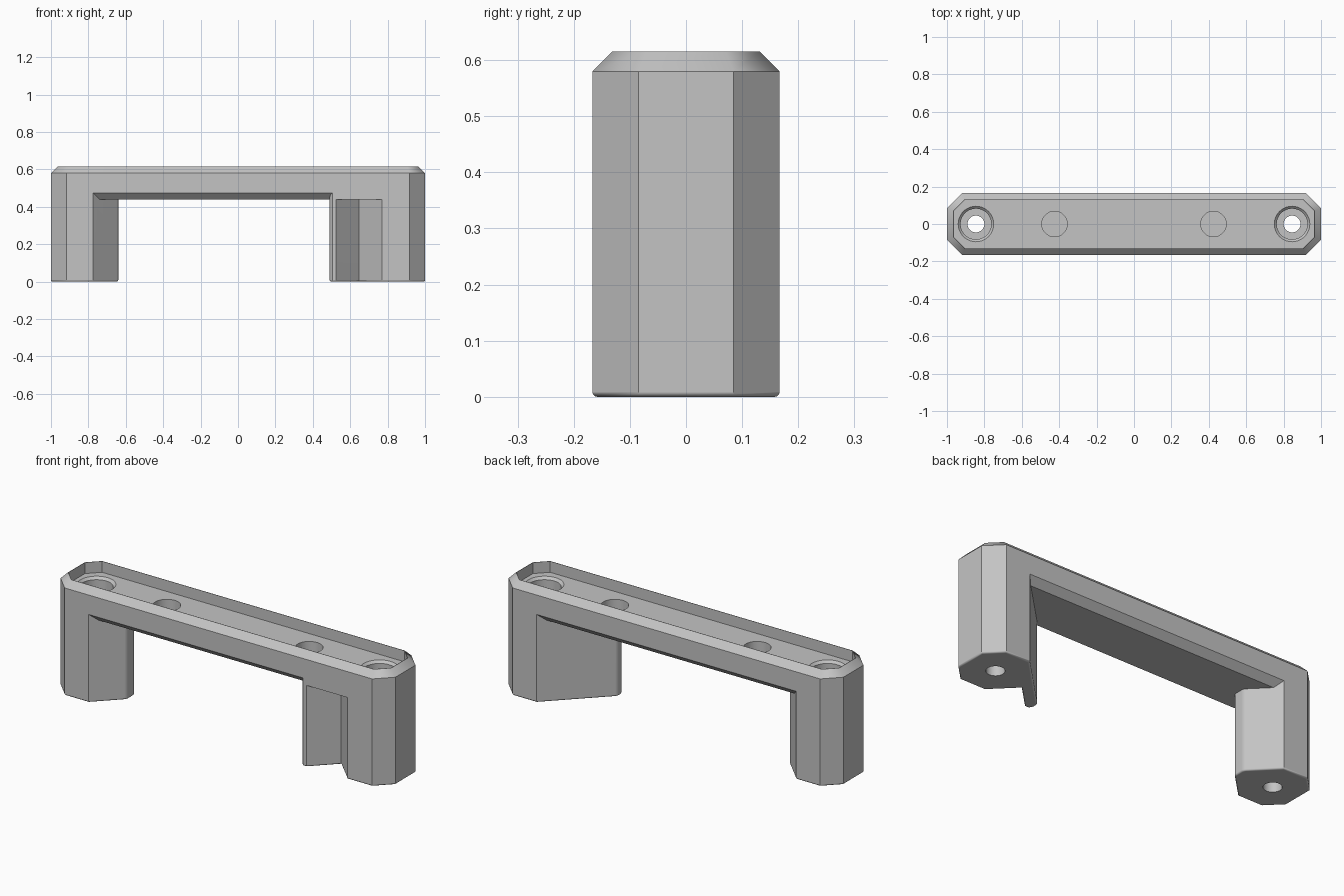
import bpy, bmesh, math

if "Cube" in bpy.data.objects:
    bpy.data.objects.remove(bpy.data.objects["Cube"], do_unlink=True)

HALF_X, HALF_Y, CUT = 1.0, 0.167, 0.082
RIM_Z, TOP_Z, FLOOR_Z, UNDER_Z = 0.58, 0.615, 0.555, 0.44
RIM = TOP_Z - RIM_Z

grey = bpy.data.materials.new("matte_grey")
grey.use_nodes = True
colour = (0.55, 0.55, 0.55, 1)
grey.diffuse_color = colour
grey.node_tree.nodes["Principled BSDF"].inputs["Base Color"].default_value = colour


def loft(name, rings):
    """Closed solid through rings of 3D points."""
    bm = bmesh.new()
    loops = [[bm.verts.new(p) for p in ring] for ring in rings]
    n = len(loops[0])
    for a, b in zip(loops, loops[1:]):
        for i in range(n):
            j = (i + 1) % n
            bm.faces.new((a[i], a[j], b[j], b[i]))
    bm.faces.new(loops[0][::-1])
    bm.faces.new(loops[-1])
    bmesh.ops.recalc_face_normals(bm, faces=bm.faces)
    mesh = bpy.data.meshes.new(name)
    bm.to_mesh(mesh)
    bm.free()
    ob = bpy.data.objects.new(name, mesh)
    bpy.context.collection.objects.link(ob)
    mesh.materials.append(grey)
    return ob


def prism(name, outline, z0, z1):
    return loft(name, [[(x, y, z) for x, y in outline] for z in (z0, z1)])


def lathe(name, x0, profile, n=48):
    turn = [2 * math.pi * i / n for i in range(n)]
    return loft(name, [[(x0 + r * math.cos(a), r * math.sin(a), z) for a in turn]
                       for r, z in profile])


def octagon(inset, z):
    hx, hy, c = HALF_X - inset, HALF_Y - inset, CUT - inset * (2 - math.sqrt(2))
    return [(hx, c - hy, z), (hx, hy - c, z), (hx - c, hy, z), (c - hx, hy, z),
            (-hx, hy - c, z), (-hx, c - hy, z), (c - hx, -hy, z), (hx - c, -hy, z)]


def boolean(target, tool, operation="DIFFERENCE"):
    mod = target.modifiers.new("cut", "BOOLEAN")
    mod.operation, mod.solver, mod.object = operation, "EXACT", tool
    bpy.context.view_layer.objects.active = target
    bpy.ops.object.modifier_apply(modifier=mod.name)
    bpy.data.objects.remove(tool, do_unlink=True)


def bevel_edges(ob, rule, width, segments):
    bm = bmesh.new()
    bm.from_mesh(ob.data)
    edges = [e for e in bm.edges if rule(e.verts[0].co, e.verts[1].co)]
    bmesh.ops.bevel(bm, geom=edges, offset=width, segments=segments,
                    profile=0.5, affect="EDGES", clamp_overlap=True)
    bm.to_mesh(ob.data)
    bm.free()


# Handle block with a sharp raised rim around the sunken top
handle = loft("handle", [octagon(0, 0), octagon(0, RIM_Z), octagon(RIM, TOP_Z),
                         octagon(RIM + 0.002, TOP_Z), octagon(RIM + 0.002, FLOOR_Z)])

# Grip opening: pointed leg on one side, long slanted fin on the other
opening = prism("opening_cutter", [
    (-0.908, -0.3), (0.505, -0.3), (0.505, -0.167), (0.49, -0.152), (0.49, -0.118),
    (0.908, 0.3), (-0.908, 0.3), (-0.64, 0.032), (-0.64, -0.032)], -0.1, 0.7)


def leg_tip(a, b):
    upright = abs(a.x - b.x) < 1e-4 and abs(a.y - b.y) < 1e-4
    return upright and abs(a.y) < 0.16 and -0.7 < a.x < 0.5


bevel_edges(opening, leg_tip, 0.012, 3)

# Underside section with chamfered long edges
flat = HALF_Y - RIM
section = [(-0.4, -0.2), (0.4, -0.2), (0.4, UNDER_Z + 0.4 - flat), (flat, UNDER_Z),
           (-flat, UNDER_Z), (-0.4, UNDER_Z + 0.4 - flat)]
underside = loft("underside_cutter", [[(x, y, z) for y, z in section] for x in (-1.3, 1.3)])
boolean(opening, underside, "INTERSECT")
boolean(handle, opening)

# V groove between the leg and its fin
boolean(handle, prism("groove_cutter", [(0.392, -0.3), (0.903, -0.3), (0.6475, -0.0445)],
                      -0.1, UNDER_Z))

# Softened feet
bevel_edges(handle, lambda a, b: abs(a.z) < 1e-4 and abs(b.z) < 1e-4, 0.009, 3)

# Counterbored screw holes and shallow round pockets
for side in (-1, 1):
    boolean(handle, lathe("screw_cutter", side * 0.845, [
        (0.045, -0.1), (0.045, 0.38), (0.082, 0.38), (0.082, 0.542),
        (0.095, FLOOR_Z), (0.095, 0.7)]))
    boolean(handle, lathe("pocket_cutter", side * 0.425, [(0.068, 0.495), (0.068, 0.7)]))

# Smooth curves, crisp edges
bpy.ops.object.select_all(action="DESELECT")
handle.select_set(True)
bpy.context.view_layer.objects.active = handle
bpy.ops.object.shade_smooth_by_angle(angle=math.radians(32))
weighted = handle.modifiers.new("weighted_normals", "WEIGHTED_NORMAL")
weighted.keep_sharp = True
